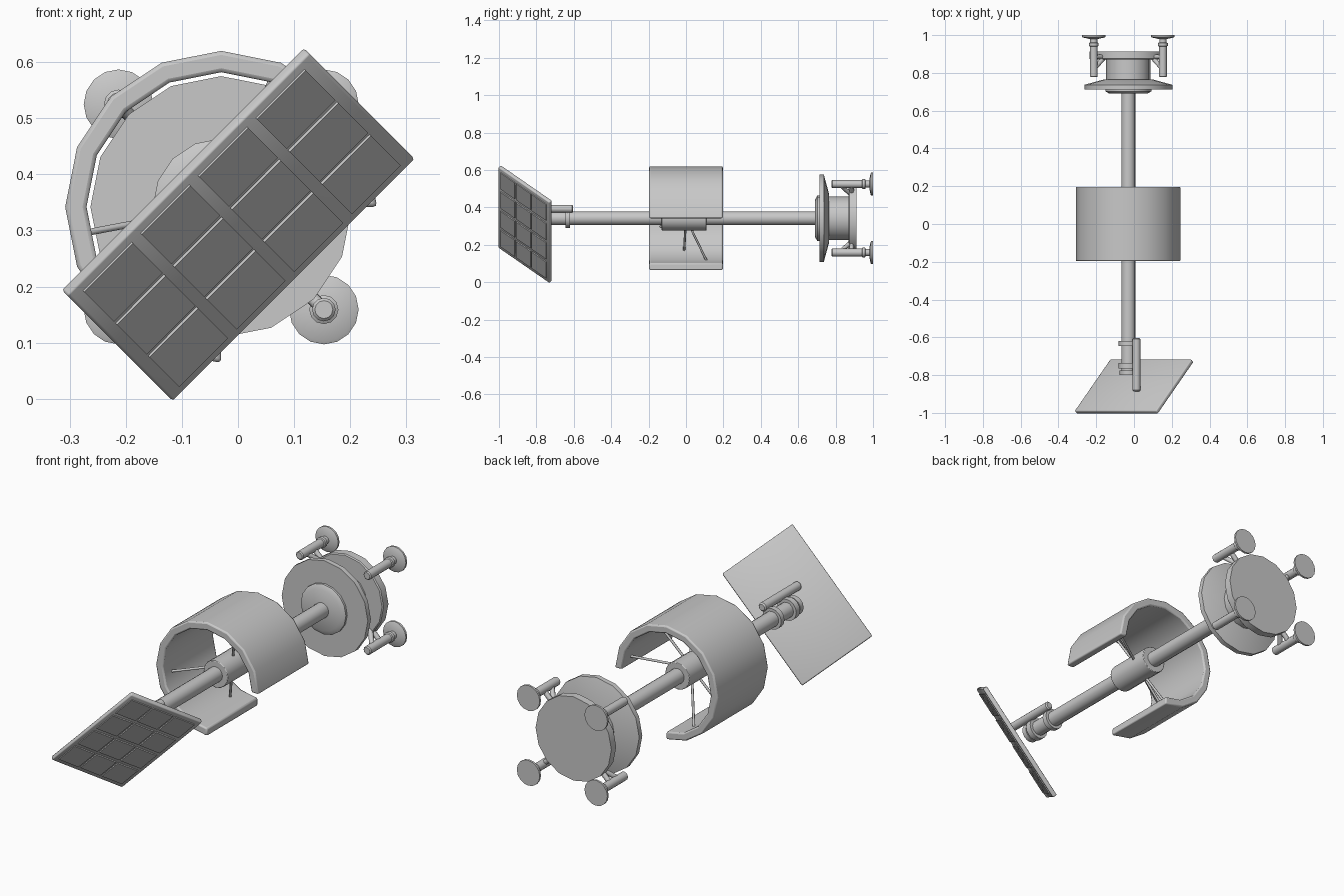
import bpy, bmesh, math
from mathutils import Vector, Matrix

if "Cube" in bpy.data.objects:
    bpy.data.objects.remove(bpy.data.objects["Cube"], do_unlink=True)

AX, AZ = -0.03, 0.342          # main axis, running along y
HUB = Vector((AX, 0, AZ))

# One grey for the whole model
GREY = bpy.data.materials.new("light grey")
GREY.use_nodes = True
GREY.diffuse_color = (0.58, 0.58, 0.58, 1)
GREY.node_tree.nodes["Principled BSDF"].inputs["Base Color"].default_value = GREY.diffuse_color


def finish(name, bm, angle=35, bevel=0):
    bmesh.ops.recalc_face_normals(bm, faces=bm.faces)
    mesh = bpy.data.meshes.new(name)
    bm.to_mesh(mesh)
    bm.free()
    mesh.materials.append(GREY)
    ob = bpy.data.objects.new(name, mesh)
    bpy.context.collection.objects.link(ob)
    bpy.ops.object.select_all(action="DESELECT")
    ob.select_set(True)
    bpy.context.view_layer.objects.active = ob
    if bevel:
        mod = ob.modifiers.new("bevel", "BEVEL")
        mod.width, mod.segments, mod.limit_method = bevel, 2, "ANGLE"
        mod.angle_limit = math.radians(40)
    bpy.ops.object.shade_smooth_by_angle(angle=math.radians(angle))


def lathe(name, profile, x=AX, z=AZ, sides=16, bevel=0):
    """Closed turned shape about a line along y; profile is (radius, y)."""
    bm = bmesh.new()
    rings = []
    for r, y in profile:
        rings.append([bm.verts.new((x + r * math.cos(math.tau * i / sides), y,
                                    z + r * math.sin(math.tau * i / sides)))
                      for i in range(sides)])
    for a, b in zip(rings, rings[1:]):
        for i in range(sides):
            j = (i + 1) % sides
            bm.faces.new((a[i], a[j], b[j], b[i]))
    bm.faces.new(rings[0])
    bm.faces.new(rings[-1])
    finish(name, bm, bevel=bevel)


def rod(name, a, b, r, sides=8):
    a, b = Vector(a), Vector(b)
    d = b - a
    bm = bmesh.new()
    bmesh.ops.create_cone(bm, cap_ends=True, segments=sides, radius1=r, radius2=r,
                          depth=d.length,
                          matrix=Matrix.Translation((a + b) / 2)
                          @ d.to_track_quat("Z", "Y").to_matrix().to_4x4())
    finish(name, bm, angle=50)


# Central pole and hub
lathe("pole", [(0.037, -0.8), (0.037, 0.72)])
lathe("hub", [(0.066, -0.13), (0.066, 0.11)], bevel=0.003)

# Three-quarter open drum
bm = bmesh.new()
rows = []
for i in range(13):
    t = math.tau * i / 16
    rows.append([bm.verts.new((AX + r * math.cos(t), y, AZ + r * math.sin(t)))
                 for r, y in ((0.278, -0.197), (0.278, 0.197), (0.24, 0.197), (0.24, -0.197))])
for a, b in zip(rows, rows[1:]):
    for k in range(4):
        m = (k + 1) % 4
        bm.faces.new((a[k], a[m], b[m], b[k]))
bm.faces.new(rows[0])
bm.faces.new(rows[-1])
finish("drum", bm, bevel=0.007)

# Thin spokes through the hub
for d in ((0.24, 0.14, 0.046), (-0.17, -0.01, -0.172), (-0.09, 0.11, -0.227)):
    rod("drum_spoke", HUB - Vector(d), HUB + Vector(d), 0.006)

# Rear dish, barrel and end plate
lathe("dish_boss", [(0.1, 0.69), (0.122, 0.702), (0.122, 0.72)])
lathe("dish", [(0.233, 0.713), (0.233, 0.737), (0.13, 0.765)])
lathe("barrel", [(0.117, 0.75), (0.117, 0.88)])
lathe("end_plate", [(0.2, 0.87), (0.205, 0.875), (0.205, 0.912)])

# Four legs with foot pads
for sx in (-1, 1):
    for sz in (-1, 1):
        x, z = AX + 0.183 * sx, AZ + 0.183 * sz
        lathe("leg", [(0.016, 0.777), (0.021, 0.782), (0.021, 0.94), (0.026, 0.943),
                      (0.026, 0.958), (0.019, 0.961), (0.019, 0.985)], x, z, 12)
        lathe("foot_pad", [(0.024, 0.98), (0.056, 0.987), (0.062, 0.99), (0.062, 1.0)],
              x, z, 16)

        def at(f, y):
            return (AX + f * sx, y, AZ + f * sz)
        rod("leg_brace", at(0.12, 0.89), at(0.178, 0.825), 0.012)
        rod("leg_strut", at(0.125, 0.885), at(0.178, 0.885), 0.012)

# Front mount: collars, side rod and clamps
lathe("mount_collar", [(0.051, -0.645), (0.051, -0.62)])
lathe("pole_tip", [(0.046, -0.8), (0.046, -0.775)])
lathe("tip_collar", [(0.052, -0.765), (0.052, -0.735)])
lathe("side_rod", [(0.016, -0.886), (0.021, -0.88), (0.021, -0.61), (0.015, -0.604)],
      0.013, 0.393, 12)
for y in (-0.632, -0.75):
    rod("rod_clamp", (AX, y, AZ), (0.013, y, 0.393), 0.012)

# Tilted panel: local x is the long side, y the short side, z the working face
u = Vector((1, 0, 1)).normalized()
v = Vector((0.19, 0.275, -0.19)).normalized()
n = v.cross(u)
if n.y > 0:
    n.negate()
frame = Matrix((u, v, n)).transposed().to_4x4()
frame.translation = Vector((0.006, -0.868, 0.305))
LONG, SHORT, THICK = 0.61, 0.382, 0.022


def slab(bm, cx, cy, cz, sx, sy, sz):
    bmesh.ops.create_cube(bm, size=1, matrix=frame @ Matrix.Translation((cx, cy, cz))
                          @ Matrix.Diagonal((sx, sy, sz, 1)))


# The shallow back swells to a point; soft shading all over
bm = bmesh.new()
slab(bm, 0, 0, -THICK / 2, LONG, SHORT, THICK)
bm.normal_update()
back = min(bm.faces, key=lambda f: f.normal.dot(n))
apex = bmesh.ops.poke(bm, faces=[back])["verts"][0]
apex.co -= n * 0.006
finish("panel", bm, angle=180, bevel=0.005)

# Raised cells, four blocks of three
bm = bmesh.new()
bx, by = (LONG - 0.03) / 4, (SHORT - 0.03) / 3
for i in range(4):
    for j in range(3):
        slab(bm, (i - 1.5) * bx, (j - 1) * by, 0.001, bx - 0.022, by - 0.01, 0.006)
finish("panel_cells", bm)
